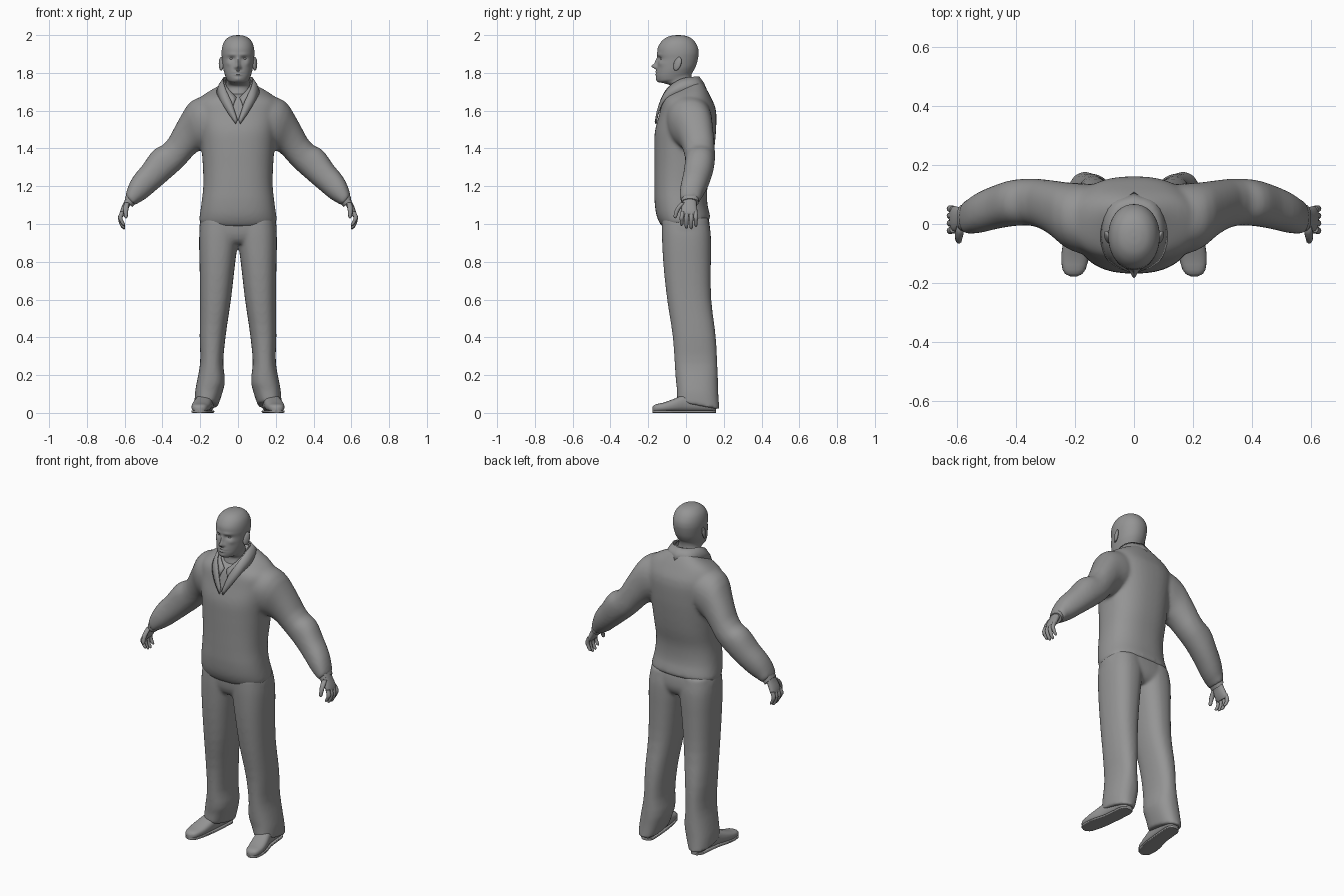
import bpy, bmesh, math
from mathutils import Vector

GREY = bpy.data.materials.new("dark_grey")
GREY.diffuse_color = (.3, .3, .3, 1)


def spline(rings, steps):
    """Smooth spline through (centre, U, V, power) rings."""
    p = [[*r[0], *r[1], *r[2], r[3]] for r in rings]
    n = len(p)
    d = [math.dist(p[i], p[i + 1]) + 1e-6 for i in range(n - 1)]
    sl = [[(b - a) / d[i] for a, b in zip(p[i], p[i + 1])] for i in range(n - 1)]
    m = [sl[0]] + [[(sl[i][k] * d[i - 1] + sl[i - 1][k] * d[i]) / (d[i] + d[i - 1])
                    for k in range(10)] for i in range(1, n - 1)] + [sl[-1]]
    out = []
    for i in range(n - 1):
        for s in range(steps):
            t = s / steps
            h = (2*t**3 - 3*t*t + 1, (t**3 - 2*t*t + t) * d[i], 3*t*t - 2*t**3, (t**3 - t*t) * d[i])
            out.append([h[0]*p[i][k] + h[1]*m[i][k] + h[2]*p[i+1][k] + h[3]*m[i+1][k] for k in range(10)])
    return out + [p[-1]]


def finish(name, bm, mirror=False, thick=0):
    bmesh.ops.recalc_face_normals(bm, faces=bm.faces)
    me = bpy.data.meshes.new(name)
    bm.to_mesh(me)
    bm.free()
    me.materials.append(GREY)
    ob = bpy.data.objects.new(name, me)
    bpy.context.collection.objects.link(ob)
    bpy.ops.object.select_all(action='DESELECT')
    ob.select_set(True)
    bpy.context.view_layer.objects.active = ob
    bpy.ops.object.shade_smooth_by_angle(angle=math.radians(50))
    if mirror:
        ob.modifiers.new("Mirror", 'MIRROR')
    if thick:
        s = ob.modifiers.new("Thickness", 'SOLIDIFY')
        s.thickness, s.offset = thick, 0
    return ob


def merge(name, parts, voxel=.009, rounds=14):
    """Fuse overlapping parts into one smooth garment."""
    bpy.ops.object.select_all(action='DESELECT')
    for o in parts:
        o.select_set(True)
    bpy.context.view_layer.objects.active = parts[0]
    bpy.ops.object.convert(target='MESH')
    bpy.ops.object.join()
    ob = bpy.context.view_layer.objects.active
    ob.name = name
    r = ob.modifiers.new("Fuse", 'REMESH')
    r.mode, r.voxel_size, r.use_smooth_shade = 'VOXEL', voxel, True
    s = ob.modifiers.new("Soften", 'SMOOTH')
    s.factor, s.iterations = .5, rounds


def loft(name, rings, n=28, steps=3, mirror=False, shape=None):
    bm = bmesh.new()
    rows = []
    for r in spline(rings, steps):
        c, u, v, e = Vector(r[0:3]), Vector(r[3:6]), Vector(r[6:9]), 2 / r[9]
        row = []
        for k in range(n):
            a = 2 * math.pi * k / n
            ca, sa = math.cos(a), math.sin(a)
            co = c + u * math.copysign(abs(ca)**e, ca) + v * math.copysign(abs(sa)**e, sa)
            row.append(bm.verts.new(shape(co) if shape else co))
        rows.append(row)
    for a, b in zip(rows, rows[1:]):
        for k in range(n):
            bm.faces.new((a[k], a[k-1], b[k-1], b[k]))
    bm.faces.new(rows[0])
    bm.faces.new(rows[-1])
    return finish(name, bm, mirror)


def body(x0, x1, yf, zf, yb, zb, e=2.3):
    """Ring lying flat, tilted between its front and back points."""
    return (((x0+x1)/2, (yf+yb)/2, (zf+zb)/2), ((x1-x0)/2, 0, 0), (0, (yb-yf)/2, (zb-zf)/2), e)


def limb(tx, tz, bx, bz, y0, y1, e=2.2):
    """Ring across an arm from its top point to its bottom point."""
    return (((tx+bx)/2, (y0+y1)/2, (tz+bz)/2), ((tx-bx)/2, 0, (tz-bz)/2), (0, (y1-y0)/2, 0), e)


def ball(name, loc, scale, mirror=True):
    bm = bmesh.new()
    bmesh.ops.create_uvsphere(bm, u_segments=20, v_segments=12, radius=1)
    for v in bm.verts:
        v.co = Vector(loc) + v.co * Vector(scale)
    return finish(name, bm, mirror)


def collar(name, upper, lower, thick):
    """Mirrored cloth band between two edge lines."""
    bm = bmesh.new()
    rows = []
    for r in spline([(p, q, (0, 0, 0), 2) for p, q in zip(upper, lower)], 4):
        p, q = Vector(r[0:3]), Vector(r[3:6])
        mid = (p + q) / 2 + Vector((p.x + q.x, p.y + q.y + .06, .03)).normalized() * .005
        rows.append([bm.verts.new(w) for w in (p, mid, q)])
    for r, s in zip(rows, rows[1:]):
        for k in (0, 1):
            bm.faces.new((r[k], r[k+1], s[k+1], s[k]))
    return finish(name, bm, True, thick)


# Head and neck, with facial relief: (x, z, height, width x, width z)
RELIEF = [(0, 1.834, .026, .011, .012), (0, 1.858, .014, .010, .022), (.013, 1.828, .008, .007, .007),
          (.033, 1.876, -.010, .016, .010), (.030, 1.897, .004, .026, .009), (0, 1.804, .008, .022, .005),
          (0, 1.791, .008, .019, .005), (0, 1.798, -.004, .022, .002), (0, 1.766, .005, .020, .012),
          (.052, 1.850, .005, .014, .014)]


def face(co):
    if co.y < -.07:
        for x, z, h, sx, sz in RELIEF:
            co = co - Vector((0, h * math.exp(-((abs(co.x)-x)/sx)**2 - ((co.z-z)/sz)**2), 0))
    return co


HEAD = [(.070, -.085, 1.68, .04, 1.68), (.065, -.08, 1.73, .03, 1.74), (.060, -.12, 1.746, .028, 1.78),
        (.064, -.148, 1.753, .033, 1.80), (.070, -.156, 1.772, .042, 1.815), (.077, -.156, 1.80, .052, 1.835),
        (.082, -.153, 1.84, .06, 1.86), (.085, -.149, 1.87, .065, 1.885), (.087, -.152, 1.90, .067, 1.905),
        (.085, -.150, 1.93, .064, 1.93), (.076, -.135, 1.96, .05, 1.96), (.055, -.108, 1.985, .025, 1.985),
        (.028, -.075, 1.997, -.008, 1.997), (.004, -.045, 2.0, -.037, 2.0)]
loft("head", [body(-w, w, *r, 2.1) for w, *r in HEAD], 112, 6, shape=face)
ball("eye", (.033, -.124, 1.875), (.013, .012, .008))
ear = ball("ear", (.089, -.045, 1.848), (.011, .02, .036))
for v in ear.data.vertices:  # ears lean outward and back at the top
    v.co.x += (v.co.y + .045) * .35
    v.co.y += (v.co.z - 1.848) * .25

# Sweater: torso and sleeves fused
TORSO = [(.198, -.125, .985, .122, 1.02), (.205, -.137, 1.0, .128, 1.03), (.202, -.155, 1.04, .124, 1.06),
         (.195, -.165, 1.10, .114, 1.10), (.184, -.168, 1.20, .114, 1.20), (.186, -.168, 1.30, .135, 1.30),
         (.193, -.168, 1.40, .150, 1.40), (.203, -.165, 1.49, .160, 1.51), (.215, -.142, 1.58, .155, 1.62),
         (.210, -.130, 1.63, .13, 1.675), (.145, -.115, 1.67, .10, 1.73), (.085, -.10, 1.68, .075, 1.765)]
torso = loft("torso", [body(-w, w, *r, 2.4) for w, *r in TORSO], 40, 3)
SLEEVE = [(.10, 1.69, .10, 1.45, -.10, .125), (.18, 1.678, .14, 1.42, -.105, .137),
          (.248, 1.65, .18, 1.40, -.088, .14), (.315, 1.55, .225, 1.375, -.04, .147),
          (.395, 1.42, .30, 1.295, -.006, .154), (.44, 1.398, .345, 1.255, -.006, .152),
          (.503, 1.315, .43, 1.182, -.017, .132), (.565, 1.235, .498, 1.127, -.032, .102),
          (.585, 1.19, .528, 1.11, -.034, .085), (.597, 1.15, .548, 1.097, -.034, .077)]
sleeve = loft("sleeve", [limb(*r) for r in SLEEVE], 28, 3, True)
merge("sweater", [torso, sleeve])
loft("cuff", [limb(.590, 1.16, .545, 1.105, -.024, .068), limb(.600, 1.135, .560, 1.09, -.024, .066)], 24, 1, True)

# Hands
PALM = [(.588, 1.155, .556, 1.12, -.01, .055), (.604, 1.115, .573, 1.095, -.02, .056),
        (.620, 1.08, .588, 1.065, -.026, .06), (.626, 1.055, .600, 1.047, -.022, .06),
        (.622, 1.043, .606, 1.04, -.015, .052)]
loft("palm", [limb(*r) for r in PALM], 20, 3, True)


def finger(name, pts):
    loft(name, [(p[:3], (p[3], 0, 0), (0, p[3], 0), 2) for p in pts], 10, 3, True)


for i, (y, tip) in enumerate([(-.018, .99), (.005, .975), (.028, .972), (.050, .985)]):
    y2 = y * 1.1 - .003
    finger(f"finger_{i + 1}", [(.612, y, 1.065, .012), (.623, y2, 1.03, .0115), (.616, y2, tip + .025, .010),
                               (.606, y2, tip + .006, .008), (.603, y2, tip, .002)])
finger("thumb", [(.588, -.012, 1.115, .014), (.593, -.04, 1.085, .014), (.594, -.053, 1.055, .011),
                 (.593, -.057, 1.035, .008), (.593, -.057, 1.03, .002)])

# Sweater collar and shirt collar
collar("sweater_collar",
       [(0, .068, 1.778), (.055, .045, 1.778), (.078, -.03, 1.765), (.068, -.095, 1.72), (.034, -.136, 1.645), (.003, -.156, 1.55)],
       [(0, .105, 1.715), (.075, .08, 1.715), (.112, -.03, 1.70), (.095, -.108, 1.66), (.054, -.145, 1.59), (.012, -.159, 1.53)], .007)
collar("shirt_collar",
       [(0, .05, 1.772), (.045, .035, 1.772), (.068, -.03, 1.758), (.055, -.085, 1.72), (.008, -.118, 1.67)],
       [(0, .068, 1.73), (.058, .05, 1.73), (.085, -.03, 1.71), (.066, -.105, 1.675), (.028, -.138, 1.62)], .005)

# Trousers: seat and legs fused
HIPS = [(.185, -.13, 1.07, .106, 1.07), (.200, -.128, 1.02, .122, 1.02), (.202, -.124, .96, .127, .96),
        (.15, -.112, .92, .115, .92), (.07, -.09, .895, .09, .895)]
seat = loft("seat", [body(-w, w, *r, 2.5) for w, *r in HIPS], 36, 3)
LEG = [(-.004, .195, -.127, 1.03, .118, 1.03), (-.006, .205, -.128, .95, .131, .95), (.002, .206, -.126, .89, .133, .89),
       (.014, .204, -.121, .8, .132, .8), (.037, .201, -.10, .6, .134, .6), (.066, .203, -.07, .4, .158, .4),
       (.078, .201, -.06, .26, .166, .26), (.070, .22, -.053, .16, .17, .15), (.083, .228, -.048, .12, .172, .09),
       (.106, .23, -.048, .06, .178, .018)]
leg = loft("leg", [body(*r, 2.35) for r in LEG], 28, 3, True)
merge("trousers", [seat, leg], .008, 10)

# Shoes: (y, centre x, half width, height)
SHOE = [(-.178, .204, .010, .030), (-.168, .204, .030, .042), (-.12, .20, .046, .054), (-.06, .19, .049, .076),
        (0, .178, .044, .10), (.08, .17, .042, .10), (.14, .166, .036, .08), (.158, .165, .02, .06)]
loft("shoe", [((x, y, h/2 + .003), (w, 0, 0), (0, 0, h/2 - .003), 2.6) for y, x, w, h in SHOE], 24, 3, True)
loft("shoe_sole", [((x, y, .007), (w, 0, 0), (0, 0, .007), 6) for y, x, w, h in SHOE], 24, 3, True)
